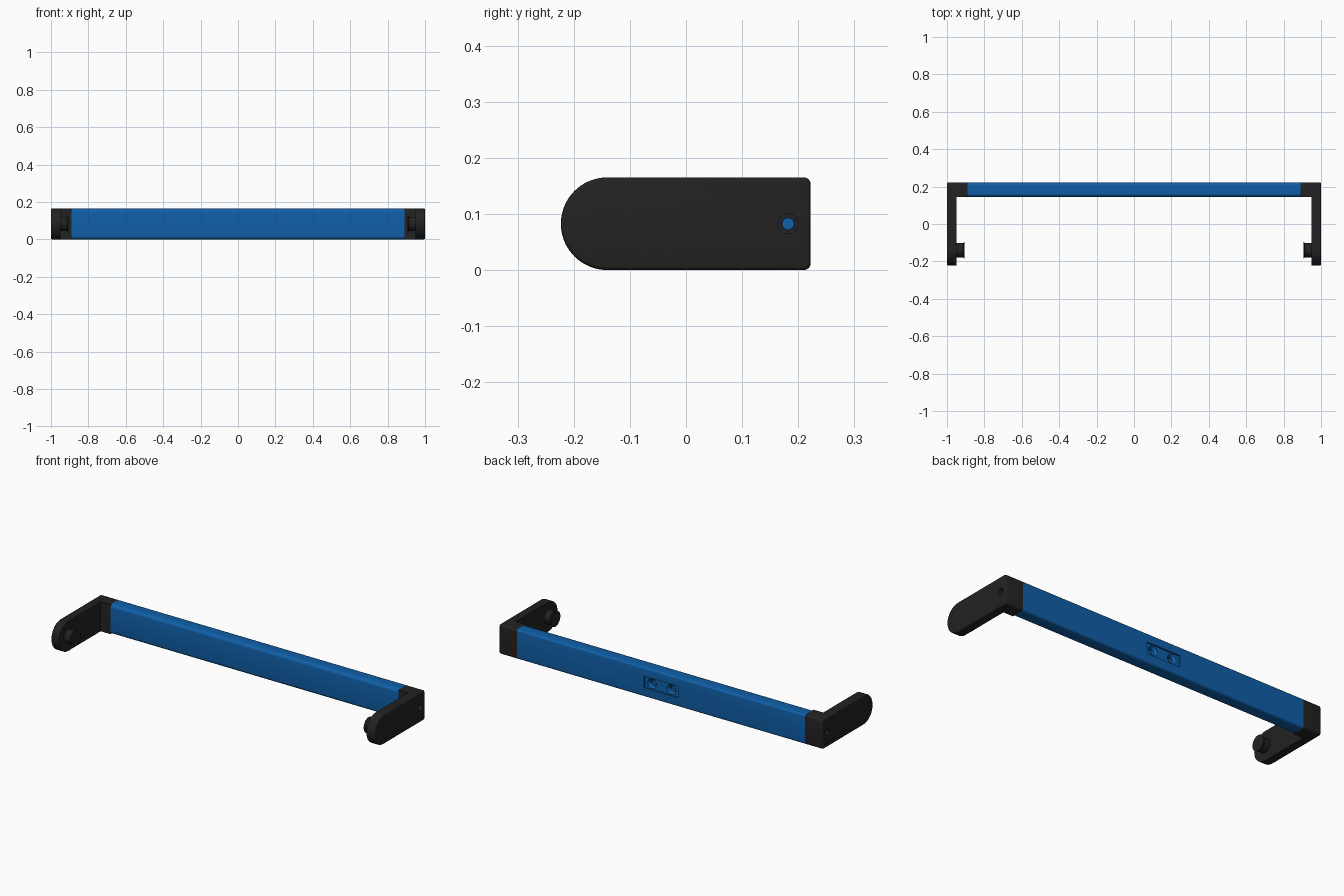
import bpy, bmesh, math
from mathutils import Vector

if "Cube" in bpy.data.objects:
    bpy.data.objects.remove(bpy.data.objects["Cube"])


def material(name, rgb):
    m = bpy.data.materials.new(name)
    m.diffuse_color = (*rgb, 1)
    m.use_nodes = True
    m.node_tree.nodes["Principled BSDF"].inputs["Base Color"].default_value = m.diffuse_color
    return m


BLUE = material("blue metal", (0.005, 0.115, 0.39))
BLACK = material("black plastic", (0.016, 0.016, 0.016))
H, BACK, FRONT, INNER = 0.165, 0.222, -0.223, 0.145
MID_Z, MID_Y = H / 2, 0.182


def finish(bm, name, mat):
    bmesh.ops.recalc_face_normals(bm, faces=bm.faces)
    me = bpy.data.meshes.new(name)
    bm.to_mesh(me)
    bm.free()
    ob = bpy.data.objects.new(name, me)
    bpy.context.collection.objects.link(ob)
    me.materials.append(mat)
    return ob


def arc(cy, cz, r, a0, a1, n):
    return [(cy + r * math.cos(math.radians(a0 + (a1 - a0) * i / n)),
             cz + r * math.sin(math.radians(a0 + (a1 - a0) * i / n))) for i in range(n + 1)]


def extrude_x(name, profile, x0, x1, mat, rim=0):
    """Extrude a (y, z) profile along x, optionally rounding the rim at x1."""
    bm = bmesh.new()
    face = bm.faces.new([bm.verts.new((x0, y, z)) for y, z in profile])
    new = bmesh.ops.extrude_face_region(bm, geom=[face])["geom"]
    verts = [g for g in new if isinstance(g, bmesh.types.BMVert)]
    bmesh.ops.translate(bm, verts=verts, vec=(x1 - x0, 0, 0))
    if rim:
        edges = [e for e in bm.edges if all(abs(v.co.x - x1) < 1e-5 for v in e.verts)]
        bmesh.ops.bevel(bm, geom=edges, offset=rim, segments=3, profile=0.5, affect='EDGES')
    return finish(bm, name, mat)


def lathe(name, profile, centre, axis, mat, n=40):
    """Closed turned solid from (distance along axis, radius) pairs."""
    bm = bmesh.new()
    q = Vector((0, 0, 1)).rotation_difference(Vector(axis))
    rings = []
    for d, r in profile:
        rings.append([bm.verts.new(Vector(centre) + q @ Vector((
            r * math.cos(2 * math.pi * i / n), r * math.sin(2 * math.pi * i / n), d)))
            for i in range(n)])
    for a, b in zip(rings, rings[1:]):
        for i in range(n):
            j = (i + 1) % n
            bm.faces.new((a[i], a[j], b[j], b[i]))
    bm.faces.new(rings[0])
    bm.faces.new(rings[-1])
    return finish(bm, name, mat)


def box(name, lo, hi, mat):
    return extrude_x(name, [(lo[1], lo[2]), (hi[1], lo[2]), (hi[1], hi[2]), (lo[1], hi[2])],
                     lo[0], hi[0], mat)


def activate(ob):
    bpy.ops.object.select_all(action='DESELECT')
    ob.select_set(True)
    bpy.context.view_layer.objects.active = ob


def cut(ob, cutter):
    mod = ob.modifiers.new("cut", 'BOOLEAN')
    mod.object = cutter
    mod.operation = 'DIFFERENCE'
    mod.solver = 'EXACT'
    activate(ob)
    bpy.ops.object.modifier_apply(modifier=mod.name)
    bpy.data.objects.remove(cutter)


def smooth(ob):
    activate(ob)
    bpy.ops.object.shade_smooth_by_angle(angle=math.radians(35))


def mirror(ob):
    ob.modifiers.new("mirror", 'MIRROR').use_axis[0] = True


# Handle bar with rounded long edges
def bar_corner(y, z, r, a):
    return arc(y, z, r, a, a + 90, 5)


rb, rf = 0.012, 0.018
bar = extrude_x("handle_bar",
                bar_corner(BACK - rb, H - rb, rb, 0) + bar_corner(INNER + rf, H - rf, rf, 90)
                + bar_corner(INNER + rf, rf, rf, 180) + bar_corner(BACK - rb, rb, rb, 270),
                -0.89, 0.89, BLUE)

# Shallow recess and two countersunk holes in the back of the bar
cut(bar, box("recess_cutter", (-0.105, BACK - 0.008, 0.05), (0.105, BACK + 0.02, 0.115), BLUE))
for x in (-0.06, 0.06):
    cut(bar, lathe("hole_cutter", [(-0.035, 0.016), (-0.02, 0.016), (-0.008, 0.027), (0.02, 0.027)],
                   (x, BACK, MID_Z), (0, 1, 0), BLUE, 24))
smooth(bar)

# End brackets: round-nosed block, hollowed to an arm in front of the corner
R = MID_Z
bracket = extrude_x("end_bracket",
                    arc(BACK - rb, H - rb, rb, 0, 90, 5) + arc(FRONT + R, MID_Z, R, 90, 270, 36)
                    + arc(BACK - rb, rb, rb, 270, 360, 5),
                    0.89, 1.0, BLACK, rim=0.007)
cut(bracket, box("arm_cutter", (0.8, -0.4, -0.1), (0.95, INNER, 0.3), BLACK))

# Countersunk screw hole showing the bar end
cut(bracket, lathe("screw_cutter", [(-0.15, 0.011), (-0.02, 0.011), (-0.02, 0.018), (0.02, 0.018)],
                   (1.0, MID_Y, MID_Z), (1, 0, 0), BLACK, 24))
smooth(bracket)
mirror(bracket)

# Screw heads, just inside the bracket holes
screw = lathe("screw_head", [(0, 0.0105), (0.085, 0.0105)], (0.89, MID_Y, MID_Z), (1, 0, 0), BLUE, 24)
smooth(screw)
mirror(screw)

# Inward pivot knobs with a flared rim
knob = lathe("pivot_knob", [(0, 0.038), (0.036, 0.038), (0.042, 0.043), (0.046, 0.043)],
             (0.951, FRONT + R, MID_Z), (-1, 0, 0), BLACK)
smooth(knob)
mirror(knob)
